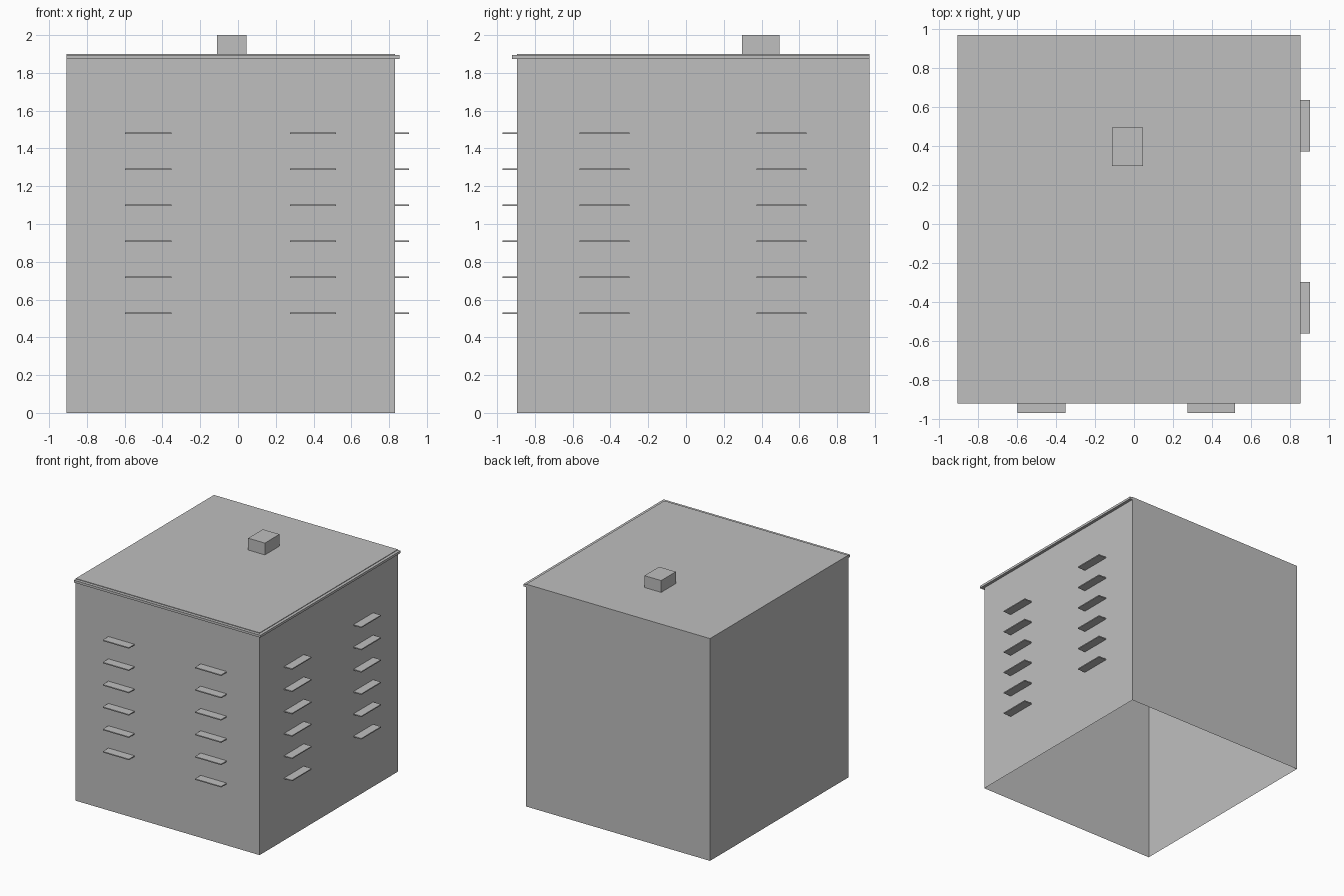
import bpy
import bmesh

default = bpy.data.objects.get("Cube")
if default:
    bpy.data.objects.remove(default, do_unlink=True)

GREY = (0.52, 0.52, 0.52, 1.0)
metal = bpy.data.materials.new("plain grey")
metal.use_nodes = True
metal.diffuse_color = GREY
metal.node_tree.nodes["Principled BSDF"].inputs["Base Color"].default_value = GREY


def box(name, low, high, open_bottom=False):
    """Box between two corners, optionally without its bottom face."""
    bm = bmesh.new()
    bmesh.ops.create_cube(bm, size=1)
    for v in bm.verts:
        for i in range(3):
            v.co[i] = high[i] if v.co[i] > 0 else low[i]
    if open_bottom:
        bottom = [f for f in bm.faces if f.normal.z < -0.9]
        bmesh.ops.delete(bm, geom=bottom, context="FACES_ONLY")
    mesh = bpy.data.meshes.new(name)
    bm.to_mesh(mesh)
    bm.free()
    mesh.materials.append(metal)
    obj = bpy.data.objects.new(name, mesh)
    bpy.context.collection.objects.link(obj)
    return obj


# Main shell
LEFT, RIGHT = -0.907, 0.831
FRONT, BACK = -0.895, 0.971
TOP = 1.899
box("housing", (LEFT, FRONT, 0), (RIGHT, BACK, TOP), open_bottom=True)

# Overhanging lip along the front and the vented side
LIP_LOW, LIP_HIGH = 1.874, 1.894
LIP_FRONT, LIP_RIGHT = -0.921, 0.856
box("front_lip", (LEFT, LIP_FRONT, LIP_LOW), (LIP_RIGHT, FRONT, LIP_HIGH))
box("side_lip", (RIGHT, FRONT, LIP_LOW), (LIP_RIGHT, BACK, LIP_HIGH))

# Roof block
box("roof_block", (-0.112, 0.297, TOP), (0.046, 0.495, 2.0))

# Louvre slats: two columns of six on each vented wall
HALF = 0.0045
for row in range(6):
    z = 0.528 + row * 0.1905
    for col, (a, b) in enumerate([(-0.598, -0.352), (0.274, 0.52)]):
        box(f"front_slat_{col}_{row}", (a, -0.971, z - HALF), (b, FRONT, z + HALF))
    for col, (a, b) in enumerate([(-0.563, -0.298), (0.372, 0.637)]):
        box(f"side_slat_{col}_{row}", (RIGHT, a, z - HALF), (0.905, b, z + HALF))
